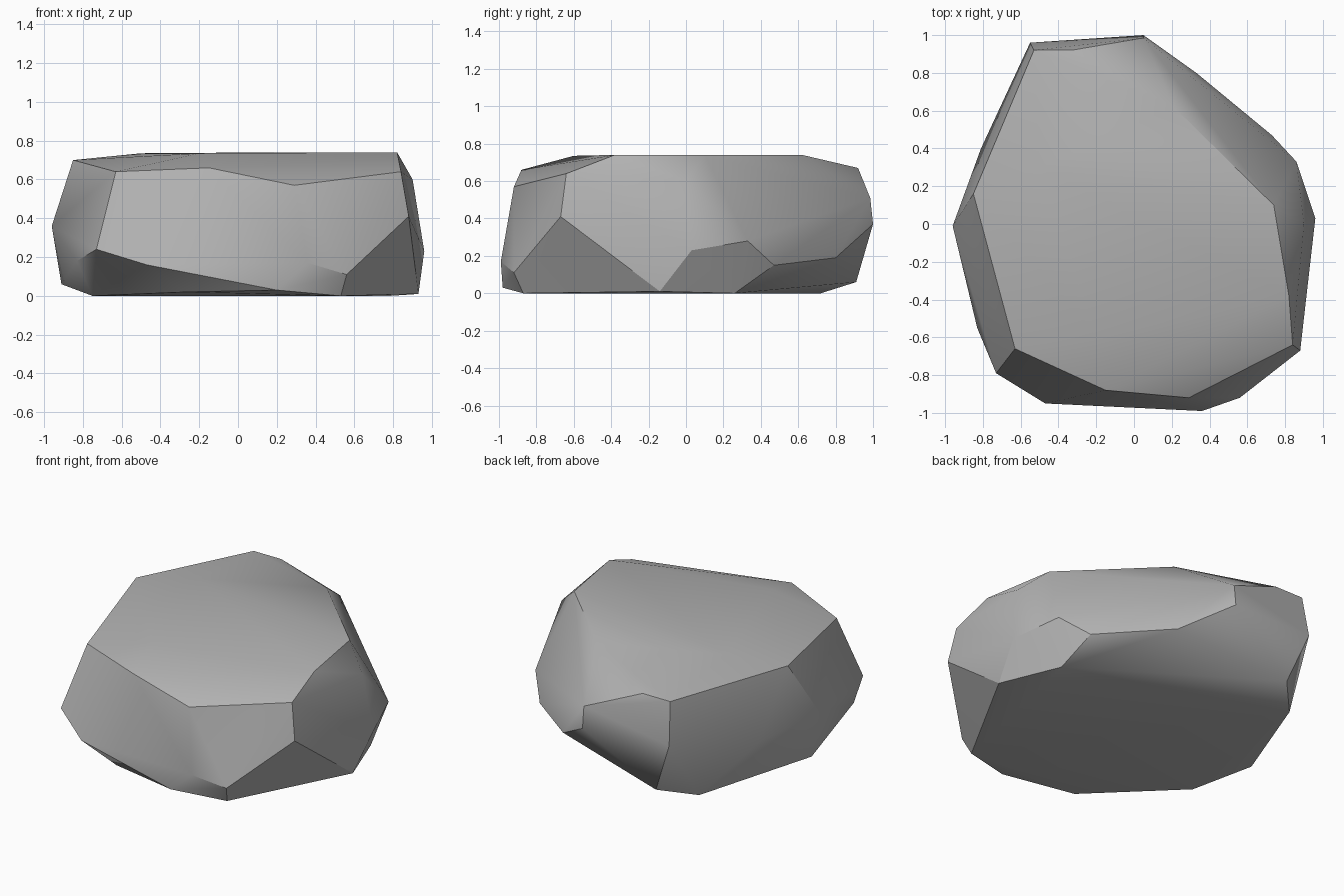
import bpy
import bmesh
import math

default_cube = bpy.data.objects.get("Cube")
if default_cube:
    bpy.data.objects.remove(default_cube, do_unlink=True)


def flat_material(name, colour):
    material = bpy.data.materials.new(name)
    material.use_nodes = True
    material.diffuse_color = colour
    shader = material.node_tree.nodes["Principled BSDF"]
    shader.inputs["Base Color"].default_value = colour
    shader.inputs["Roughness"].default_value = 0.9
    return material


def chiselled_stone(name, corner_groups, material, crease_angle):
    """Wrap the corner points in a convex skin and keep the hard creases."""
    bm = bmesh.new()
    for group in corner_groups:
        for corner in group:
            bm.verts.new(corner)
    hull = bmesh.ops.convex_hull(bm, input=bm.verts[:])
    unused = {g for g in hull["geom_interior"] + hull["geom_unused"]
              if isinstance(g, bmesh.types.BMVert)}
    bmesh.ops.delete(bm, geom=list(unused), context="VERTS")
    # Merge nearly flat triangles into broad facets
    bmesh.ops.dissolve_limit(bm, angle_limit=math.radians(2),
                             verts=bm.verts[:], edges=bm.edges[:])
    bmesh.ops.recalc_face_normals(bm, faces=bm.faces[:])

    mesh = bpy.data.meshes.new(name)
    bm.to_mesh(mesh)
    bm.free()
    mesh.materials.append(material)
    stone = bpy.data.objects.new(name, mesh)
    bpy.context.collection.objects.link(stone)

    bpy.ops.object.select_all(action="DESELECT")
    stone.select_set(True)
    bpy.context.view_layer.objects.active = stone
    bpy.ops.object.shade_smooth_by_angle(angle=crease_angle)
    return stone


# Broad, nearly level top
crown = [
    (.82, -.38, .74), (.74, .1, .74), (.21, .62, .74), (-.5, .3, .735),
    (-.2, -.6, .735),
]
# Worn rim around the top
shoulder = [
    (-.63, -.66, .64), (-.15, -.88, .66), (.29, -.92, .57), (.84, -.64, .64),
    (.9, 0, .6), (.05, .985, .51), (-.33, .92, .67), (-.53, .92, .67),
    (-.85, .16, .7),
]
# Widest part of the sides
belly = [
    (.88, -.67, .41), (.96, .03, .23), (.86, .33, .28), (.73, .47, .15),
    (.33, .8, .19), (.05, 1, .37), (-.55, .96, .4), (-.81, .4, .28),
    (-.96, -.01, .36), (-.83, -.55, .18), (-.73, -.79, .24),
    (-.47, -.95, .16), (.36, -.99, .17), (.56, -.92, .11),
]
# Flat underside and its chipped edge
base = [
    (.93, -.14, .01), (.78, .26, 0), (-.6, .72, 0), (-.42, .91, .06),
    (-.91, 0, .06), (-.75, -.35, 0), (-.27, -.87, .02), (.2, -.98, .03),
    (.53, -.87, 0),
]

stone_grey = flat_material("stone_grey", (.45, .45, .45, 1))
chiselled_stone("boulder", [crown, shoulder, belly, base], stone_grey,
                math.radians(30))
